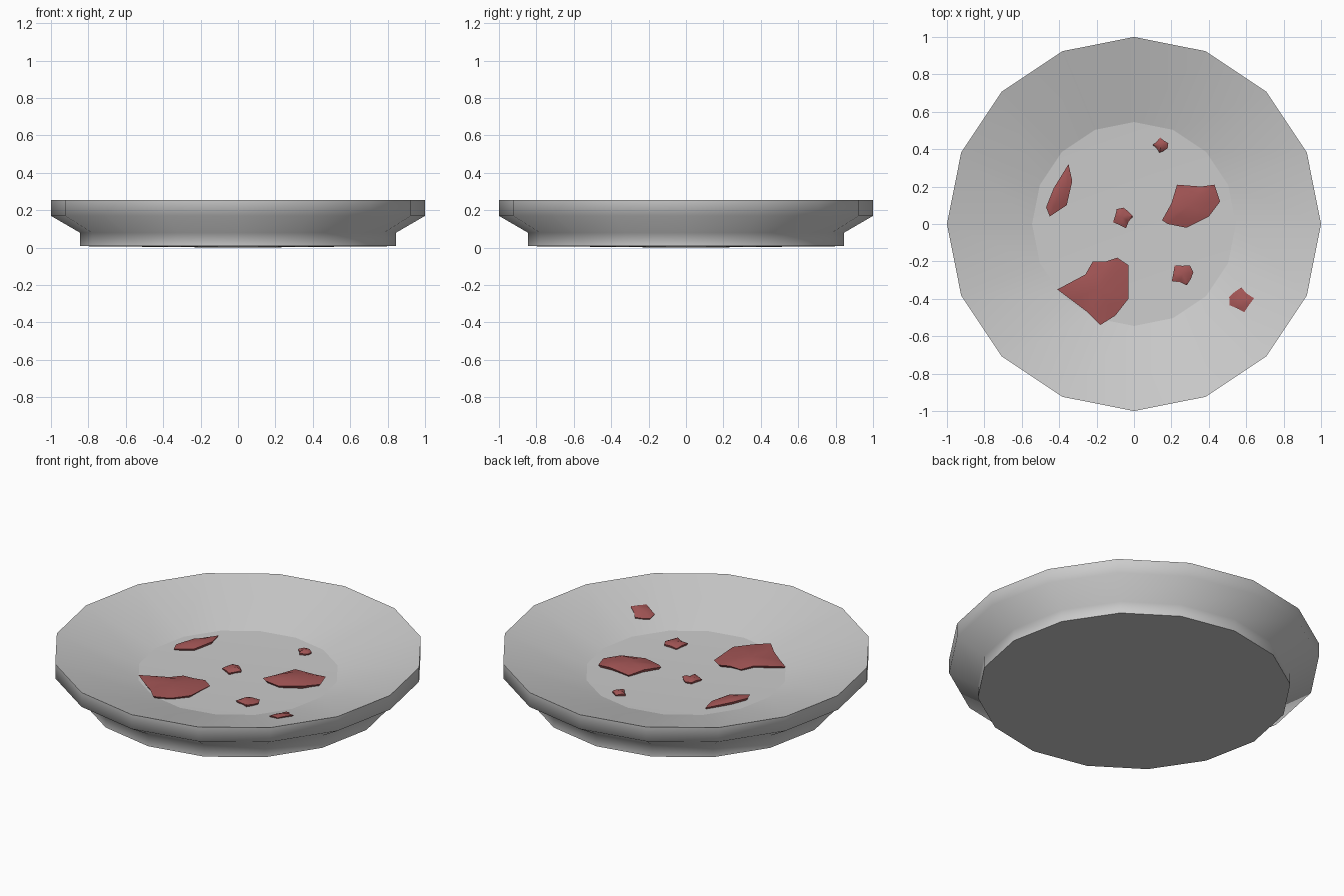
import bpy, bmesh, math
from mathutils import Vector

if "Cube" in bpy.data.objects:
    bpy.data.objects.remove(bpy.data.objects["Cube"])

SIDES = 16
FLOOR_R, FLOOR_Z, RIM_Z = 0.545, 0.122, 0.255


def finish(name, bm, angle, mat=None):
    bmesh.ops.recalc_face_normals(bm, faces=bm.faces)
    for f in bm.faces:
        f.smooth = True
    for e in bm.edges:
        if e.smooth:
            e.smooth = e.calc_face_angle(0) < math.radians(angle)
    me = bpy.data.meshes.new(name)
    bm.to_mesh(me)
    bm.free()
    ob = bpy.data.objects.new(name, me)
    bpy.context.collection.objects.link(ob)
    if mat:
        me.materials.append(mat)
    return ob


def loft(bm, rings, start, end):
    """Bridge rings of points and close both ends with a fan."""
    loops = [[bm.verts.new(p) for p in ring] for ring in rings]
    n = len(loops[0])
    for a, b in zip(loops, loops[1:]):
        for i in range(n):
            j = (i + 1) % n
            bm.faces.new((a[i], a[j], b[j], b[i]))
    for loop, tip in ((loops[0], start), (loops[-1], end)):
        v = bm.verts.new(tip)
        for i in range(n):
            bm.faces.new((loop[i], loop[(i + 1) % n], v))
    return loops


# Plate: lathed 16-sided profile, underside to floor
profile = [(0.845, 0.008), (0.845, 0.08), (1.0, 0.17), (1.0, RIM_Z), (FLOOR_R, FLOOR_Z)]
rings = [[(r * math.cos(2 * math.pi * i / SIDES), r * math.sin(2 * math.pi * i / SIDES), z)
          for i in range(SIDES)] for r, z in profile]
bm = bmesh.new()
floor = loft(bm, rings, (0, 0, 0), (0, 0, 0.105))[-1]
for i in range(SIDES):
    bm.edges.get((floor[i], floor[(i + 1) % SIDES])).smooth = False
finish("plate", bm, 65)

# Food scraps
red = bpy.data.materials.new("scrap_red")
red.diffuse_color = (0.36, 0.09, 0.09, 1)
red.use_nodes = True
red.node_tree.nodes["Principled BSDF"].inputs["Base Color"].default_value = red.diffuse_color


def ground(x, y):
    r = math.hypot(x, y)
    if r < FLOOR_R:
        return 0.105 + (FLOOR_Z - 0.105) * r / FLOOR_R
    return FLOOR_Z + (RIM_Z - FLOOR_Z) * (r - FLOOR_R) / (1 - FLOOR_R)


def scrap(name, outline, height):
    pts = [Vector(p) for p in outline]
    c = sum(pts, Vector((0, 0))) / len(pts)

    def ring(scale, lift):
        out = []
        for k, p in enumerate(pts):
            q = c + (p - c) * scale
            out.append((q.x, q.y, ground(q.x, q.y) + lift * (1 + 0.25 * math.sin(2.3 * k))))
        return out
    g = ground(c.x, c.y)
    bm = bmesh.new()
    loft(bm, [ring(0.88, -0.012), ring(1, height * 0.45), ring(0.6, height * 0.85)],
         (c.x, c.y, g - 0.012), (c.x, c.y, g + height))
    finish(name, bm, 50, red)


scrap("large_scrap", [(-.41, -.35), (-.26, -.27), (-.22, -.20), (-.15, -.20), (-.09, -.18), (-.03, -.22),
                      (-.03, -.40), (-.10, -.49), (-.18, -.54), (-.25, -.47), (-.33, -.41)], 0.025)
scrap("medium_scrap", [(.15, .02), (.20, .11), (.23, .21), (.36, .20), (.43, .21), (.46, .12),
                       (.40, .04), (.28, -.02), (.18, 0)], 0.03)
scrap("long_scrap", [(-.47, .09), (-.43, .19), (-.35, .32), (-.33, .23), (-.36, .10), (-.45, .04)], 0.025)

# Small crumbs share one jagged outline
radii = [1.0, 0.75, 1.05, 0.8, 1.1, 0.7, 1.0, 0.8, 0.95]
for n, (x, y, size, turn) in enumerate([(.145, .42, .04, 0.3), (-.06, .035, .055, 2.2),
                                        (.26, -.27, .062, 0.9), (.57, -.405, .066, 3.6)]):
    scrap(f"crumb_{n + 1}", [(x + size * r * math.cos(turn + 2 * math.pi * k / 9),
                              y + size * r * math.sin(turn + 2 * math.pi * k / 9))
                             for k, r in enumerate(radii)], 0.022)
